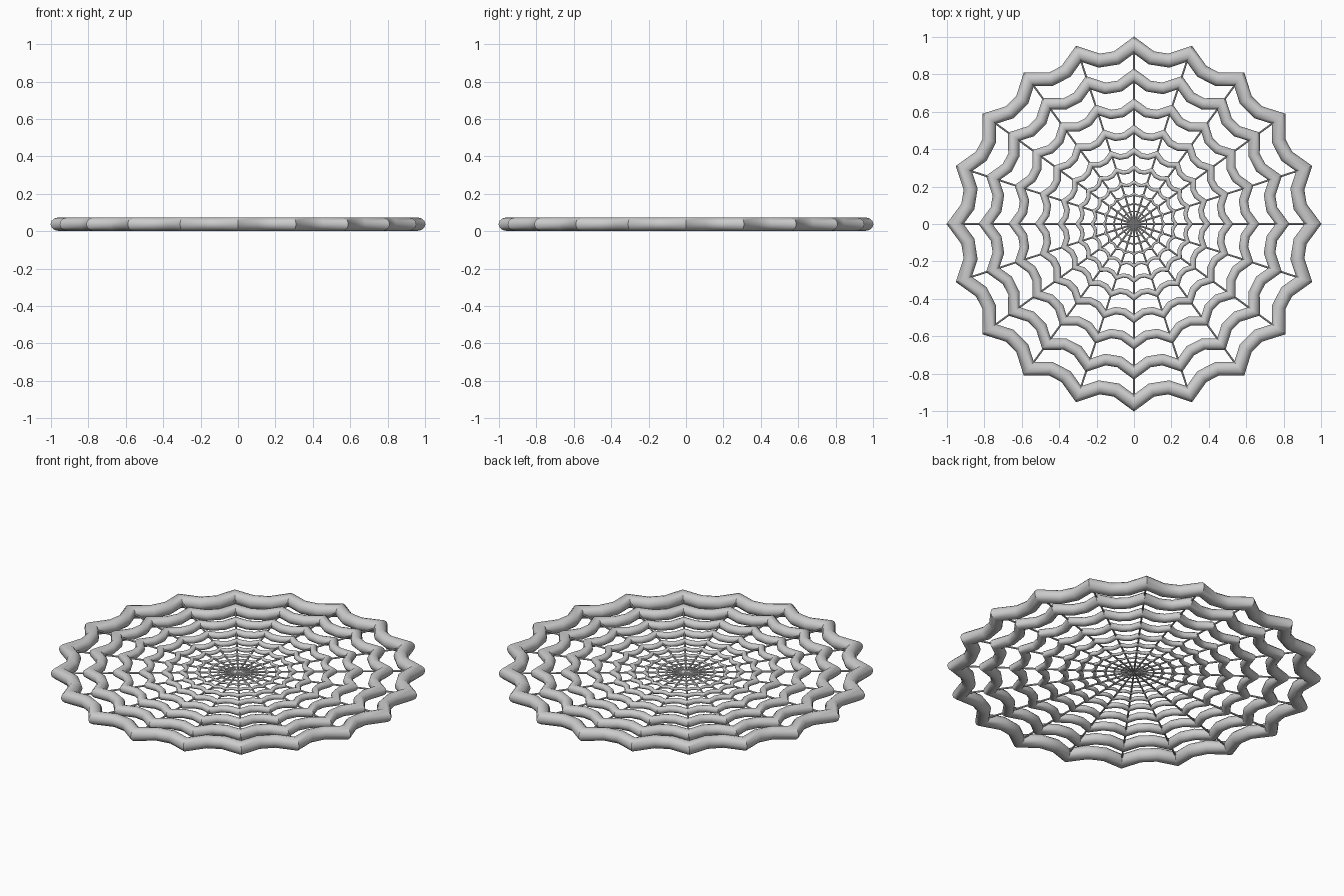
import bpy, bmesh
from math import sin, cos, pi
from mathutils import Vector

if "Cube" in bpy.data.objects:
    bpy.data.objects.remove(bpy.data.objects["Cube"])

SPOKES, SUB, SIDES = 20, 3, 12
ZC = 0.0375
RING_TIPS = [1.0, .83, .67, .53, .41, .315, .235, .17, .118, .075, .042]


def finish(name, bm):
    bmesh.ops.recalc_face_normals(bm, faces=bm.faces)
    me = bpy.data.meshes.new(name)
    bm.to_mesh(me)
    bm.free()
    ob = bpy.data.objects.new(name, me)
    bpy.context.collection.objects.link(ob)
    bpy.context.view_layer.objects.active = ob
    ob.select_set(True)
    bpy.ops.object.shade_smooth_by_angle(angle=0.6)
    ob.select_set(False)


def web_ring(name, tip):
    # sagging closed thread, swept with mitred corners; thickness follows size
    n = SPOKES * SUB
    pts = []
    for i in range(n):
        a = 2 * pi * i / n
        r = tip * (0.957 if i % SUB == 0 else 0.893)
        pts.append(Vector((r * cos(a), r * sin(a), 0)))
    rad = 0.0365 * tip
    bm = bmesh.new()
    loops = []
    for i, p in enumerate(pts):
        d0 = (p - pts[i - 1]).normalized()
        d1 = (pts[(i + 1) % n] - p).normalized()
        t = (d0 + d1).normalized()
        side = Vector((t.y, -t.x, 0)) / max(0.5, t.dot(d1))
        loops.append([bm.verts.new(p + side * rad * cos(2 * pi * k / SIDES)
                      + Vector((0, 0, ZC + rad * sin(2 * pi * k / SIDES))))
                      for k in range(SIDES)])
    for i in range(n):
        a, b = loops[i], loops[(i + 1) % n]
        for k in range(SIDES):
            m = (k + 1) % SIDES
            bm.faces.new((a[k], a[m], b[m], b[k]))
    finish(name, bm)


# Concentric sagging threads
for i, tip in enumerate(RING_TIPS):
    web_ring(f"web_ring_{i + 1}", tip)

# Straight threads across the whole web
bm = bmesh.new()
for s in range(SPOKES // 2):
    a = 2 * pi * s / SPOKES
    d, side = Vector((cos(a), sin(a), 0)), Vector((-sin(a), cos(a), 0))
    ends = [[bm.verts.new(d * e + side * 0.005 * cos(2 * pi * k / 8)
             + Vector((0, 0, ZC + 0.005 * sin(2 * pi * k / 8))))
             for k in range(8)] for e in (-0.96, 0.96)]
    for k in range(8):
        m = (k + 1) % 8
        bm.faces.new((ends[0][k], ends[0][m], ends[1][m], ends[1][k]))
    for e in ends:
        bm.faces.new(e)
finish("spokes", bm)
